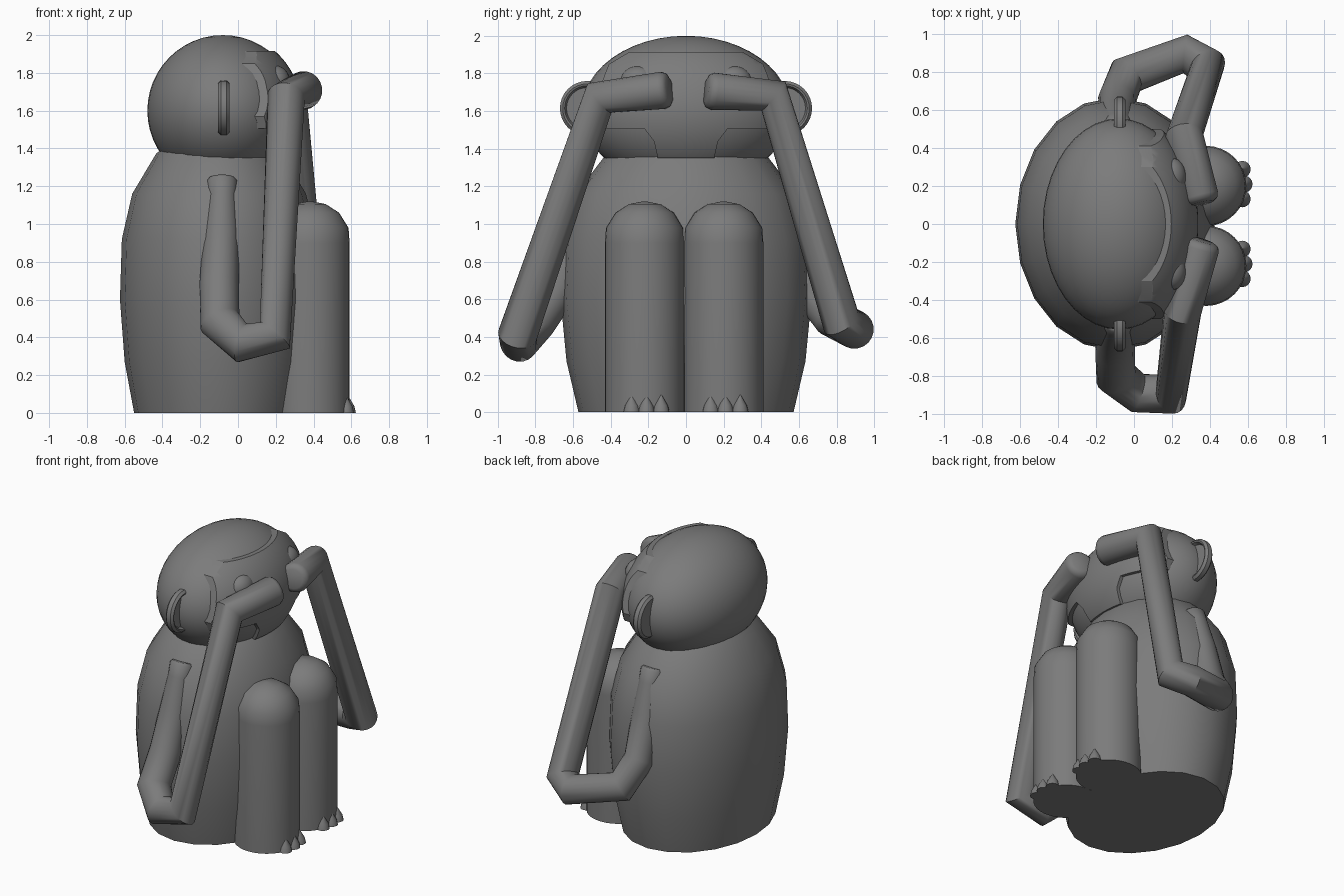
import bpy, bmesh, math
from mathutils import Vector

if "Cube" in bpy.data.objects:
    bpy.data.objects.remove(bpy.data.objects["Cube"])

GREY = bpy.data.materials.new("dark_grey")
GREY.diffuse_color = (0.2, 0.2, 0.2, 1)
GREY.use_nodes = True
GREY.node_tree.nodes["Principled BSDF"].inputs["Base Color"].default_value = GREY.diffuse_color


def finish(name, bm, angle=40):
    bmesh.ops.recalc_face_normals(bm, faces=bm.faces[:])
    me = bpy.data.meshes.new(name)
    bm.to_mesh(me)
    bm.free()
    me.materials.append(GREY)
    ob = bpy.data.objects.new(name, me)
    bpy.context.collection.objects.link(ob)
    smooth(ob, angle)
    return ob


def smooth(ob, angle=40):
    bpy.ops.object.select_all(action='DESELECT')
    bpy.context.view_layer.objects.active = ob
    ob.select_set(True)
    bpy.ops.object.shade_smooth_by_angle(angle=math.radians(angle))


def skin(bm, rings):
    """Bridge equal vertex rings and cap both ends."""
    n = len(rings[0])
    vs = [[bm.verts.new(p) for p in r] for r in rings]
    for a, b in zip(vs, vs[1:]):
        for k in range(n):
            bm.faces.new((a[k], a[(k + 1) % n], b[(k + 1) % n], b[k]))
    bm.faces.new(vs[0])
    bm.faces.new(vs[-1])


def lathe(name, center, profile, sides, sx=1.0, sy=1.0, angle=40):
    bm = bmesh.new()
    rings = []
    for r, z in profile:
        rings.append([(center[0] + sx * r * math.cos(2 * math.pi * k / sides),
                       center[1] + sy * r * math.sin(2 * math.pi * k / sides), z)
                      for k in range(sides)])
    skin(bm, rings)
    return finish(name, bm, angle)


def tube(name, points, sides=20):
    """Round tube through (x, y, z, radius) points, rings on the bend bisectors."""
    pts = [Vector(p[:3]) for p in points]
    rad = [p[3] for p in points]
    dirs = [(b - a).normalized() for a, b in zip(pts, pts[1:])]
    u = dirs[0].orthogonal().normalized()
    v = dirs[0].cross(u)
    for i in range(len(pts)):
        n = (dirs[max(i - 1, 0)] + dirs[min(i, len(dirs) - 1)]).normalized()
        u = (u - n * u.dot(n)).normalized()
        v = n.cross(u)
        ring = [pts[i] + rad[i] * (u * math.cos(2 * math.pi * k / sides)
                                   + v * math.sin(2 * math.pi * k / sides))
                for k in range(sides)]
        rings = rings + [ring] if i else [ring]
    bm = bmesh.new()
    skin(bm, rings)
    return finish(name, bm, 50)


def ellipsoid(name, center, radii, u=40, v=24):
    bm = bmesh.new()
    bmesh.ops.create_uvsphere(bm, u_segments=u, v_segments=v, radius=1)
    for w in bm.verts:
        w.co = Vector([c + r * x for c, r, x in zip(center, radii, w.co)])
    return finish(name, bm)


# Body
lathe("body", (-0.1, 0), [(0.45, 0), (0.5, 0.27), (0.525, 0.6), (0.515, 0.92),
                          (0.46, 1.16), (0.335, 1.37), (0.2, 1.5)], 20, 1, 1.27)

# Head
HEAD = (-0.08, 0, 1.6)
ellipsoid("head", HEAD, (0.4, 0.555, 0.4))

# Face: raised plate cut from a slightly larger ellipsoid
half = [(0.3, 1.915), (0.41, 1.85), (0.46, 1.72), (0.5, 1.57), (0.475, 1.505),
        (0.22, 1.505), (0.17, 1.44), (0.15, 1.35)]
outline = half + [(-y, z) for y, z in reversed(half)]
bm = bmesh.new()
skin(bm, [[(x, y, z) for y, z in outline] for x in (-0.05, 0.6)])
cutter = finish("face_cutter", bm)
face = ellipsoid("face", HEAD, (0.418, 0.59, 0.42), 64, 40)
mod = face.modifiers.new("cut", 'BOOLEAN')
mod.operation = 'INTERSECT'
mod.solver = 'EXACT'
mod.object = cutter
bpy.ops.object.modifier_apply(modifier=mod.name)
smooth(face, 30)
bpy.data.objects.remove(cutter)

for s, side in ((-1, "right"), (1, "left")):
    # Eye
    ellipsoid(f"{side}_eye", (0.195, s * 0.25, 1.755), (0.08, 0.1, 0.085), 24, 12)

    # Ear: rounded disc with a sunken front
    bm = bmesh.new()
    prof = [(0.13, -0.105), (0.145, -0.09), (0.145, -0.06), (0.13, -0.045),
            (0.12, -0.048), (0.11, -0.07)]
    skin(bm, [[(x, s * 0.525 + r * math.cos(a * math.pi / 16),
                1.615 + r * math.sin(a * math.pi / 16)) for a in range(32)]
              for r, x in prof])
    finish(f"{side}_ear", bm)

    # Folded leg with a domed knee
    ly = s * 0.21 - 0.01
    lathe(f"{side}_leg", (0.38, ly),
          [(0.211, 0), (0.211, 0.9), (0.205, 0.98), (0.155, 1.06), (0.085, 1.105), (0.01, 1.12)],
          32)

    # Toes
    for i, (x, dy) in enumerate(((0.57, -0.078), (0.58, 0), (0.57, 0.078))):
        lathe(f"{side}_toe_{i + 1}", (x, ly + 0.01 + dy),
              [(0.044, 0), (0.036, 0.035), (0.004, 0.09)], 16)

# Arms, bent differently, hands covering the eyes
tube("right_arm", [(-0.085, -0.49, 1.24, 0.07), (-0.085, -0.495, 1.225, 0.082),
                   (-0.085, -0.525, 1.15, 0.078), (-0.09, -0.575, 0.95, 0.095),
                   (-0.1, -0.66, 0.68, 0.105), (-0.095, -0.8, 0.48, 0.11),
                   (0.02, -0.89, 0.37, 0.105), (0.195, -0.895, 0.41, 0.105),
                   (0.255, -0.46, 1.67, 0.1), (0.35, -0.125, 1.71, 0.1),
                   (0.357, -0.1, 1.713, 0.09), (0.361, -0.087, 1.715, 0.065)])
tube("left_arm", [(-0.085, 0.48, 1.24, 0.07), (-0.085, 0.485, 1.225, 0.082),
                  (-0.085, 0.515, 1.15, 0.078), (-0.09, 0.565, 0.95, 0.095),
                  (-0.09, 0.65, 0.66, 0.1), (-0.04, 0.78, 0.5, 0.105),
                  (0.27, 0.895, 0.44, 0.103), (0.385, 0.825, 0.48, 0.105),
                  (0.265, 0.465, 1.68, 0.1), (0.345, 0.145, 1.705, 0.1),
                  (0.352, 0.12, 1.708, 0.09), (0.355, 0.107, 1.71, 0.065)])
